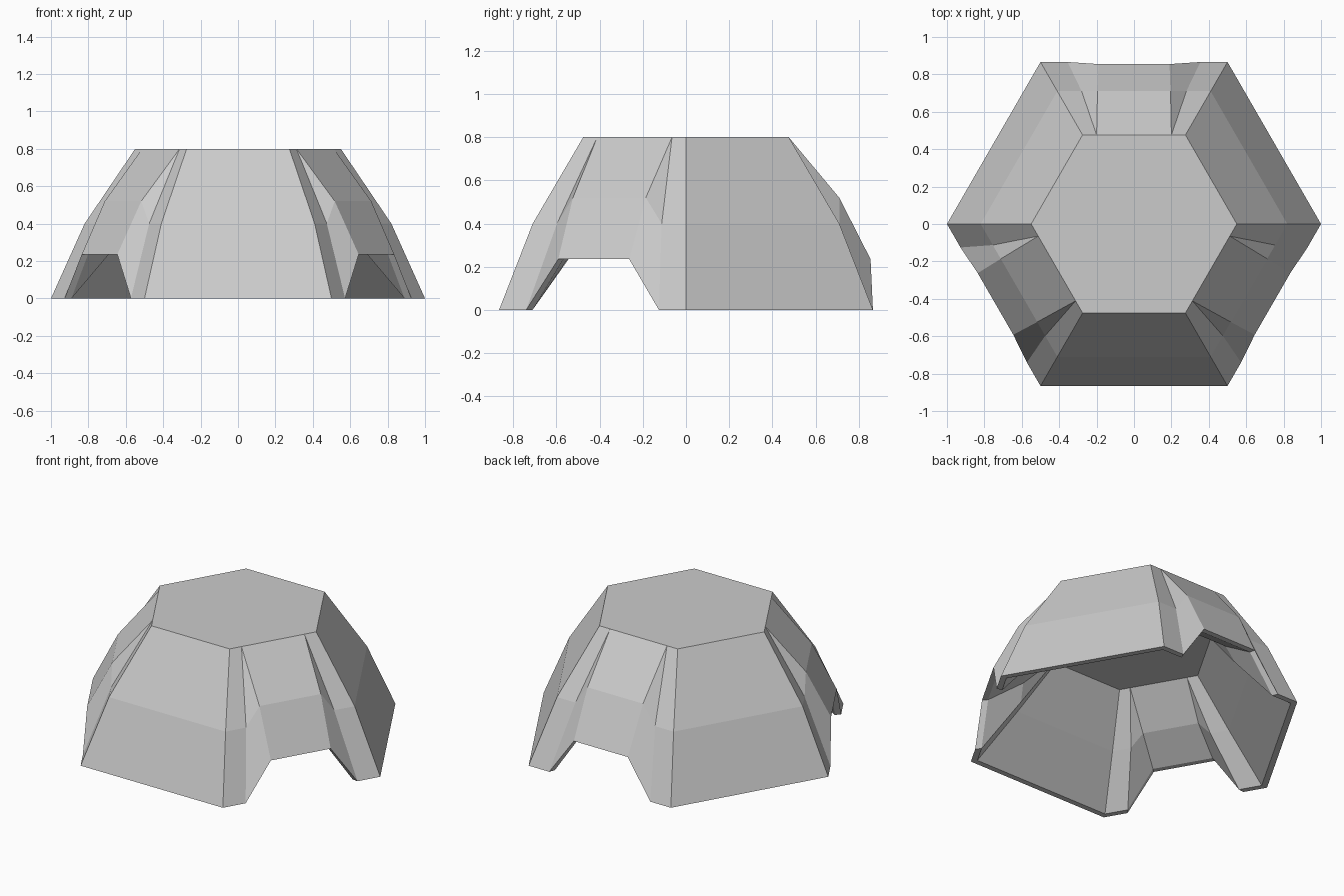
import bpy, bmesh, math

if "Cube" in bpy.data.objects:
    bpy.data.objects.remove(bpy.data.objects["Cube"])

# Half profile of a notched side per ring: (along-side offset, distance from centre, height)
# order: hex corner, inner edge of foot, edge of raised arch panel
RINGS = [
    [(0.5, 0.866, 0), (0.355, 0.866, 0), (0.19, 0.855, 0.235)],
    [(0.41, 0.71, 0.4), (0.28, 0.71, 0.4), (0.195, 0.71, 0.52)],
    [(0.275, 0.476, 0.8), (0.2, 0.476, 0.8), (0.2, 0.476, 0.8)],
]
# Inner shell scale per ring: (horizontal, vertical)
INNER = [(0.96, 1.0), (0.87, 0.69), (0.87, 0.69)]


def make_ring(bm, half, sxy=1.0, sz=1.0):
    """One closed loop; notched sides face back, front left and front right."""
    side = [(-u, a, z) for u, a, z in half] + half[::-1]
    verts = []
    for deg in (90, 210, 330):
        c, s = math.cos(math.radians(deg)), math.sin(math.radians(deg))
        for u, a, z in side:
            verts.append(bm.verts.new(((c * a - s * u) * sxy, (s * a + c * u) * sxy, z * sz)))
    return verts


def bridge(bm, lower, upper):
    n = len(lower)
    for i in range(n):
        j = (i + 1) % n
        bm.faces.new((lower[i], lower[j], upper[j], upper[i]))


bm = bmesh.new()
outer = [make_ring(bm, r) for r in RINGS]
inner = [make_ring(bm, r, *s) for r, s in zip(RINGS, INNER)]

# Outer walls, inner walls and the rim joining them
loops = inner[::-1] + outer
for lower, upper in zip(loops, loops[1:]):
    bridge(bm, lower, upper)

# Flat roof and ceiling
bm.faces.new(outer[2])
bm.faces.new(inner[2][::-1])

bmesh.ops.remove_doubles(bm, verts=bm.verts, dist=0.0005)
bmesh.ops.recalc_face_normals(bm, faces=bm.faces)

mesh = bpy.data.meshes.new("hexagonal_shelter")
bm.to_mesh(mesh)
bm.free()
shelter = bpy.data.objects.new("hexagonal_shelter", mesh)
bpy.context.collection.objects.link(shelter)
